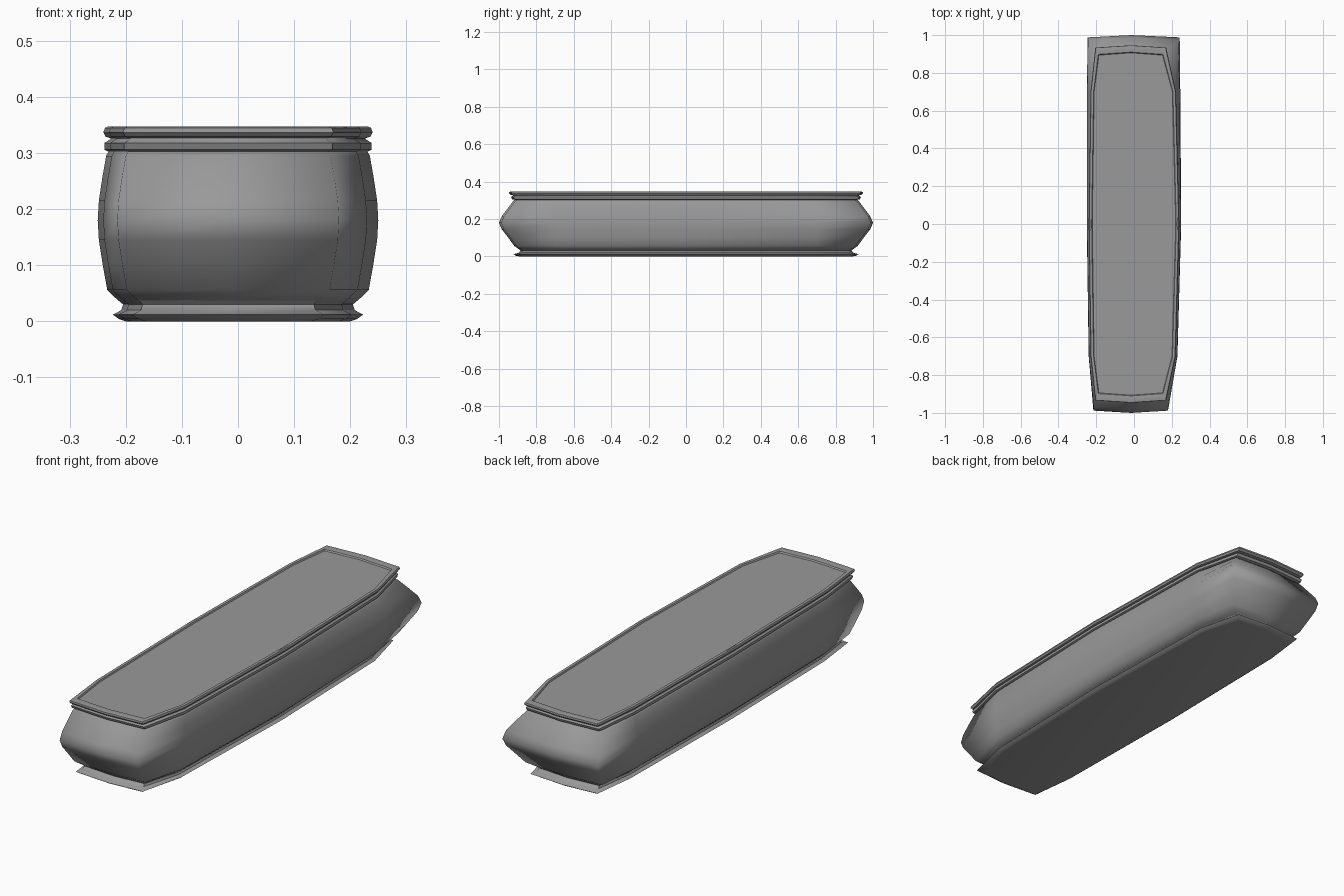
import bpy, bmesh, math

cube = bpy.data.objects.get("Cube")
if cube:
    bpy.data.objects.remove(cube, do_unlink=True)

grey = bpy.data.materials.new("plain grey")
grey.use_nodes = True
colour = (0.32, 0.32, 0.32, 1)
grey.diffuse_color = colour
grey.node_tree.nodes["Principled BSDF"].inputs["Base Color"].default_value = colour


def outline(half_width, half_length, z, back=0.0, bow=0.012):
    """Long outline with tapered ends; back from 0 to 1 squares off the rear."""
    w, l = half_width, half_length
    fl, fr = 0.035 - w, w - 0.07           # front corners
    bl, br = fl - 0.03 * back, fr + 0.062 * back
    shoulder = 0.7
    return [(fl, bow - l, z), (-0.015, -l, z), (fr, bow - l, z),
            (w - 0.02, -shoulder, z), (w, 0, z),
            (w - 0.018 + 0.013 * back, shoulder, z),
            (br, l - bow, z), (-0.015, l, z), (bl, l - bow, z),
            (0.01 * (1 - back) - w, shoulder, z), (-w, 0, z),
            (0.01 - w, -shoulder, z)]


def loft(name, rings, angle):
    """Skin a stack of outlines and cap both ends."""
    bm = bmesh.new()
    loops = [[bm.verts.new(p) for p in ring] for ring in rings]
    for low, high in zip(loops, loops[1:]):
        for i in range(len(low)):
            j = (i + 1) % len(low)
            bm.faces.new((low[i], low[j], high[j], high[i]))
    bm.faces.new(loops[0][::-1])
    bm.faces.new(loops[-1])
    bmesh.ops.recalc_face_normals(bm, faces=bm.faces)
    mesh = bpy.data.meshes.new(name)
    bm.to_mesh(mesh)
    bm.free()
    obj = bpy.data.objects.new(name, mesh)
    bpy.context.collection.objects.link(obj)
    mesh.materials.append(grey)
    bpy.ops.object.select_all(action="DESELECT")
    obj.select_set(True)
    bpy.context.view_layer.objects.active = obj
    bpy.ops.object.shade_smooth_by_angle(angle=math.radians(angle))
    return obj


# Flared foot moulding
loft("base_moulding", [
    outline(0.20, 0.89, 0), outline(0.212, 0.91, 0.004),
    outline(0.223, 0.922, 0.012), outline(0.208, 0.895, 0.02),
    outline(0.205, 0.885, 0.03), outline(0.213, 0.895, 0.04)], 40)

# Swelling body, bulging most at mid height
loft("body", [
    outline(0.207, 0.885, 0.032), outline(0.22, 0.90, 0.043, 0.1),
    outline(0.233, 0.918, 0.056, 0.3), outline(0.241, 0.95, 0.10, 0.6),
    outline(0.248, 0.985, 0.145, 0.9), outline(0.25, 1.0, 0.18, 1),
    outline(0.248, 0.985, 0.215, 0.9), outline(0.242, 0.955, 0.255, 0.55),
    outline(0.235, 0.925, 0.295, 0.15), outline(0.23, 0.915, 0.304)], 85)

# Lower bead under the lid
loft("neck_bead", [
    outline(0.23, 0.912, 0.302), outline(0.238, 0.93, 0.306),
    outline(0.238, 0.935, 0.318), outline(0.227, 0.925, 0.325),
    outline(0.226, 0.922, 0.33)], 50)

# Lid rim with a shallow sunken panel
loft("lid_rim", [
    outline(0.226, 0.92, 0.326), outline(0.236, 0.938, 0.329),
    outline(0.24, 0.946, 0.337), outline(0.237, 0.945, 0.345),
    outline(0.232, 0.935, 0.347), outline(0.224, 0.91, 0.345),
    outline(0.221, 0.906, 0.339)], 35)
